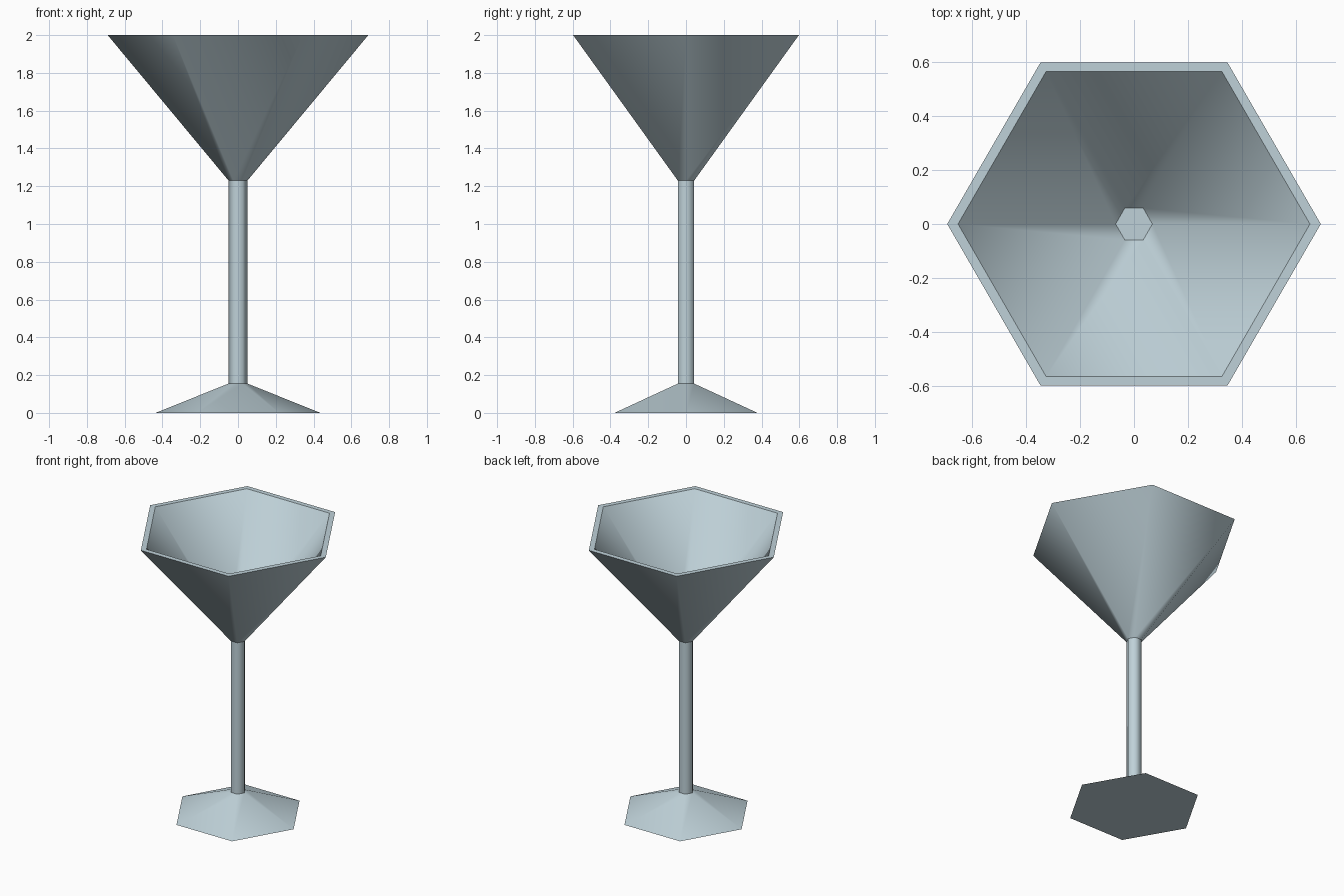
import bpy, bmesh, math

if "Cube" in bpy.data.objects:
    bpy.data.objects.remove(bpy.data.objects["Cube"])

SIDES = 6

glass = bpy.data.materials.new("pale blue grey glass")
glass.diffuse_color = (0.52, 0.64, 0.69, 1.0)
glass.use_nodes = True
glass.node_tree.nodes["Principled BSDF"].inputs["Base Color"].default_value = glass.diffuse_color


def lathe(name, profile, cap_first=False, cap_last=False):
    """Six-sided turned part from (radius, z) points; smooth round, sharp at rings."""
    bm = bmesh.new()
    rings = []
    for r, z in profile:
        rings.append([bm.verts.new((r * math.cos(math.tau * i / SIDES),
                                    r * math.sin(math.tau * i / SIDES), z))
                      for i in range(SIDES)])
    for a, b in zip(rings, rings[1:]):
        for i in range(SIDES):
            j = (i + 1) % SIDES
            bm.faces.new((a[i], a[j], b[j], b[i])).smooth = True
    if cap_first:
        bm.faces.new(rings[0][::-1])
    if cap_last:
        bm.faces.new(rings[-1])
    # ring edges stay crisp
    for e in bm.edges:
        if abs(e.verts[0].co.z - e.verts[1].co.z) < 1e-5:
            e.smooth = False
    mesh = bpy.data.meshes.new(name)
    bm.to_mesh(mesh)
    bm.free()
    mesh.materials.append(glass)
    obj = bpy.data.objects.new(name, mesh)
    bpy.context.collection.objects.link(obj)
    return obj


# Foot: shallow pyramid with a flat underside
lathe("foot", [(0.437, 0.0), (0.05, 0.155)], cap_first=True)

# Stem: slim straight rod
lathe("stem", [(0.05, 0.155), (0.05, 1.23)])

# Bowl: outer wall, rim, inner wall and small floor
lathe("bowl", [(0.05, 1.23), (0.69, 2.0), (0.65, 2.0), (0.068, 1.30)], cap_last=True)
